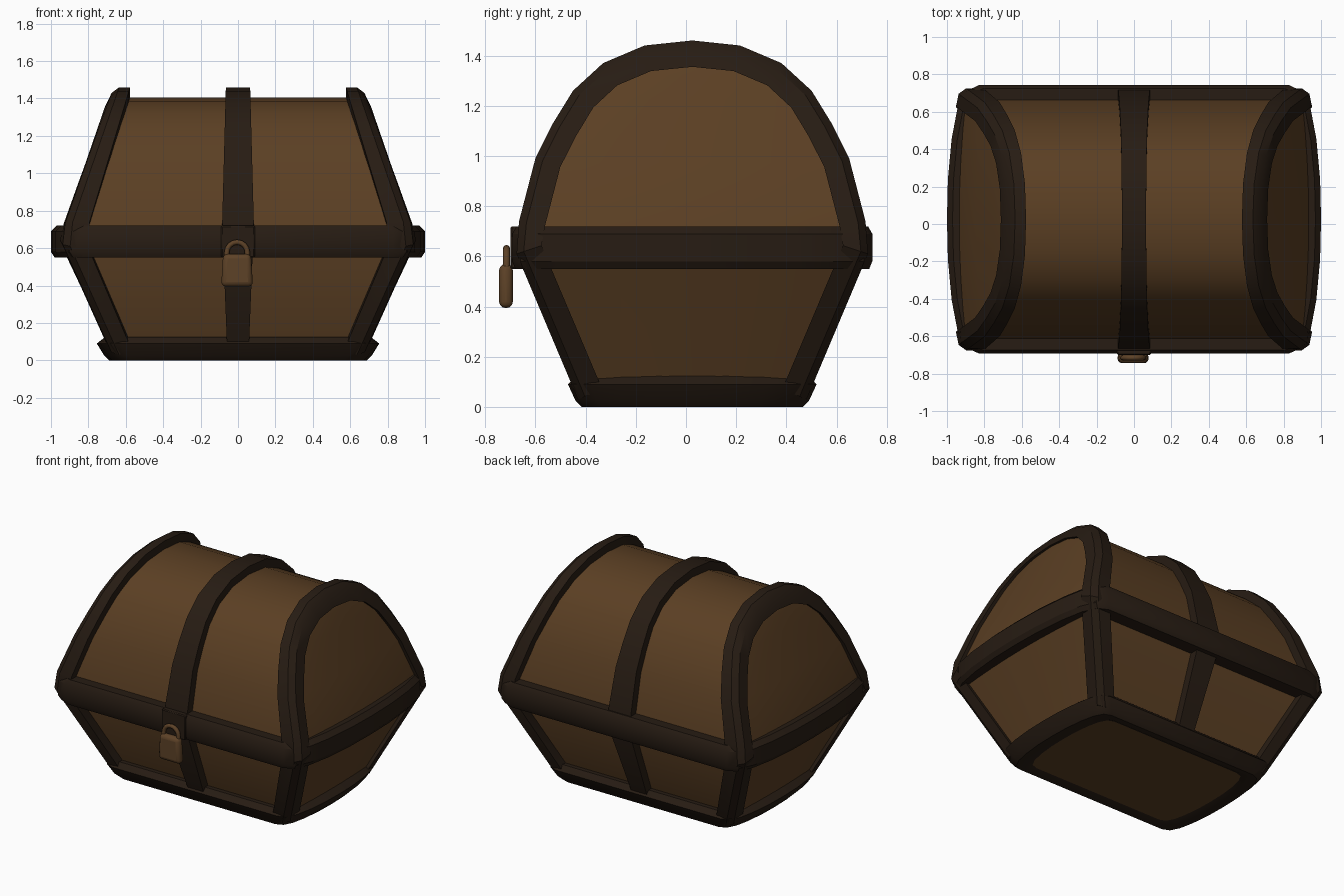
import bpy, bmesh, math
from mathutils import Vector

if "Cube" in bpy.data.objects:
    bpy.data.objects.remove(bpy.data.objects["Cube"])

YC = 0.025  # chest centre in y (the padlock sticks out in front)


def material(name, rgb):
    m = bpy.data.materials.new(name)
    m.diffuse_color = (*rgb, 1)
    m.use_nodes = True
    m.node_tree.nodes["Principled BSDF"].inputs["Base Color"].default_value = m.diffuse_color
    return m


WOOD = material("wood", (0.105, 0.05, 0.017))
DARK = material("dark_trim", (0.02, 0.0115, 0.0065))
BRONZE = material("bronze", (0.11, 0.054, 0.02))


def finish(ob, mat, angle=32):
    ob.data.materials.append(mat)
    bpy.ops.object.select_all(action='DESELECT')
    bpy.context.view_layer.objects.active = ob
    ob.select_set(True)
    bpy.ops.object.shade_smooth_by_angle(angle=math.radians(angle))
    return ob


def loft(name, rings, mat, closed=False, caps=(True, True)):
    """Skin a list of closed rings; optionally join the last to the first."""
    bm = bmesh.new()
    vs = [[bm.verts.new((x, y + YC, z)) for x, y, z in r] for r in rings]
    n = len(vs[0])
    for i in range(len(vs) if closed else len(vs) - 1):
        a, b = vs[i], vs[(i + 1) % len(vs)]
        for j in range(n):
            k = (j + 1) % n
            bm.faces.new((a[j], a[k], b[k], b[j]))
    if not closed:
        for use, r in zip(caps, (vs[0], vs[-1])):
            if use:
                bm.faces.new(r)
    bmesh.ops.remove_doubles(bm, verts=bm.verts, dist=1e-4)
    bmesh.ops.recalc_face_normals(bm, faces=bm.faces)
    me = bpy.data.meshes.new(name)
    bm.to_mesh(me)
    bm.free()
    ob = bpy.data.objects.new(name, me)
    bpy.context.collection.objects.link(ob)
    return finish(ob, mat)


# Outer side profile (y, z), from the foot up to the crown, then mirrored
HALF = [(0.455, 0.03), (0.70, 0.61), (0.69, 0.74), (0.625, 0.99), (0.555, 1.13),
        (0.475, 1.26), (0.355, 1.37), (0.19, 1.44), (0, 1.46)]
PROFILE = [(-y, z) for y, z in HALF] + [(y, z) for y, z in HALF[-2::-1]]


def offset(d):
    """Profile moved outwards by d."""
    out = []
    for i, (y, z) in enumerate(PROFILE):
        a, b = PROFILE[max(i - 1, 0)], PROFILE[min(i + 1, len(PROFILE) - 1)]
        t = Vector((b[0] - a[0], b[1] - a[1])).normalized()
        out.append((y - t.y * d, z + t.x * d))
    return out


def x_out(z):   # outer end of the corner bands
    return 0.955 - 0.345 * (z - 0.65) if z > 0.65 else 0.69 + 0.45 * (z - 0.06)


def x_in(z):    # inner edge of the corner bands
    return 0.82 - 0.30 * (z - 0.65) if z > 0.65 else 0.57 + 0.425 * (z - 0.06)


def strap_half(z):
    return 0.085 - 0.027 * (z - 0.72) if z > 0.65 else 0.058 + 0.04 * (z - 0.06)


# Wooden body: stacked rings with gently bulging ends
rows = [(-0.39, 0.012)] + offset(-0.055)[:len(HALF)]
rings = []
for y, z in rows:
    end = []
    for i in range(9):
        t = i / 4 - 1
        end.append((x_out(z) - 0.03 + 0.055 * abs(y) * (1 - t * t), abs(y) * t, z))
    rings.append(end + [(-x, yy, zz) for x, yy, zz in reversed(end)])
loft("wooden_body", rings, WOOD, caps=(True, False))

# Corner bands: chamfered L-section running over both ends
mid, deep, wrap = offset(-0.03), offset(-0.08), offset(-0.105)
for side, s in (("right", 1), ("left", -1)):
    secs = []
    for p, m, d, w in zip(PROFILE, mid, deep, wrap):
        xi, xo = x_in(p[1]), x_out(p[1])
        secs.append([(s * xi, *d), (s * xi, *p), (s * (xo - 0.04), *p),
                     (s * xo, *m), (s * x_out(w[1]), *w), (s * (xo - 0.07), *w)])
    loft(side + "_corner_band", secs, DARK)

# Centre strap
secs = []
for p, d in zip(PROFILE, deep):
    h = strap_half(p[1])
    secs.append([(-h, *d), (-h, *p), (h, *p), (h, *d)])
loft("centre_strap", secs, DARK)

# Horizontal hoops: rounded plan with bulged ends
QUARTER = [(1, 0), (0.995, 0.3), (0.975, 0.6), (0.945, 0.82), (0.90, 0.955), (0.83, 1)]


def hoop(name, section):
    right = [(x, -y) for x, y in QUARTER[:0:-1]] + QUARTER
    plan = right + [(-x, y) for x, y in reversed(right)]
    loft(name, [[(x * hx, y * hy, z) for x, y in plan] for hx, hy, z in section],
         DARK, closed=True)


hoop("middle_belt", [(0.98, 0.705, 0.55), (1, 0.717, 0.58), (1, 0.717, 0.69),
                     (0.97, 0.70, 0.72), (0.84, 0.58, 0.72), (0.84, 0.58, 0.55)])
hoop("bottom_rim", [(0.63, 0.40, 0.0), (0.69, 0.44, 0.0), (0.715, 0.465, 0.025),
                    (0.755, 0.495, 0.09), (0.71, 0.465, 0.125),
                    (0.58, 0.36, 0.125), (0.58, 0.36, 0.02)])


def box(name, loc, size, mat, bevel=0, segs=1):
    bpy.ops.mesh.primitive_cube_add(size=1, location=loc)
    ob = bpy.context.object
    ob.name = name
    ob.scale = size
    bpy.ops.object.transform_apply(location=False, rotation=False, scale=True)
    if bevel:
        b = ob.modifiers.new("bevel", 'BEVEL')
        b.width, b.segments = bevel, segs
    return finish(ob, mat)


# Clasp plate on the belt, and the padlock
box("clasp_plate", (0, -0.68, 0.635), (0.18, 0.04, 0.17), DARK, 0.006)
lock = box("padlock_body", (-0.005, -0.717, 0.482), (0.17, 0.055, 0.175), BRONZE, 0.025, 3)
for v in lock.data.vertices:      # narrower shoulders
    if v.co.z > 0:
        v.co.x *= 0.88

cu = bpy.data.curves.new("padlock_shackle", 'CURVE')
cu.dimensions = '3D'
cu.bevel_depth, cu.bevel_resolution = 0.014, 2
path = [(-0.055, 0.54)] + [(0.055 * math.cos(a), 0.577 + 0.055 * math.sin(a))
                           for a in [math.pi * (1 - i / 8) for i in range(9)]] + [(0.055, 0.54)]
sp = cu.splines.new('POLY')
sp.points.add(len(path) - 1)
for p, (x, z) in zip(sp.points, path):
    p.co = (x - 0.005, -0.715, z, 1)
shackle = bpy.data.objects.new("padlock_shackle", cu)
bpy.context.collection.objects.link(shackle)
cu.materials.append(BRONZE)
